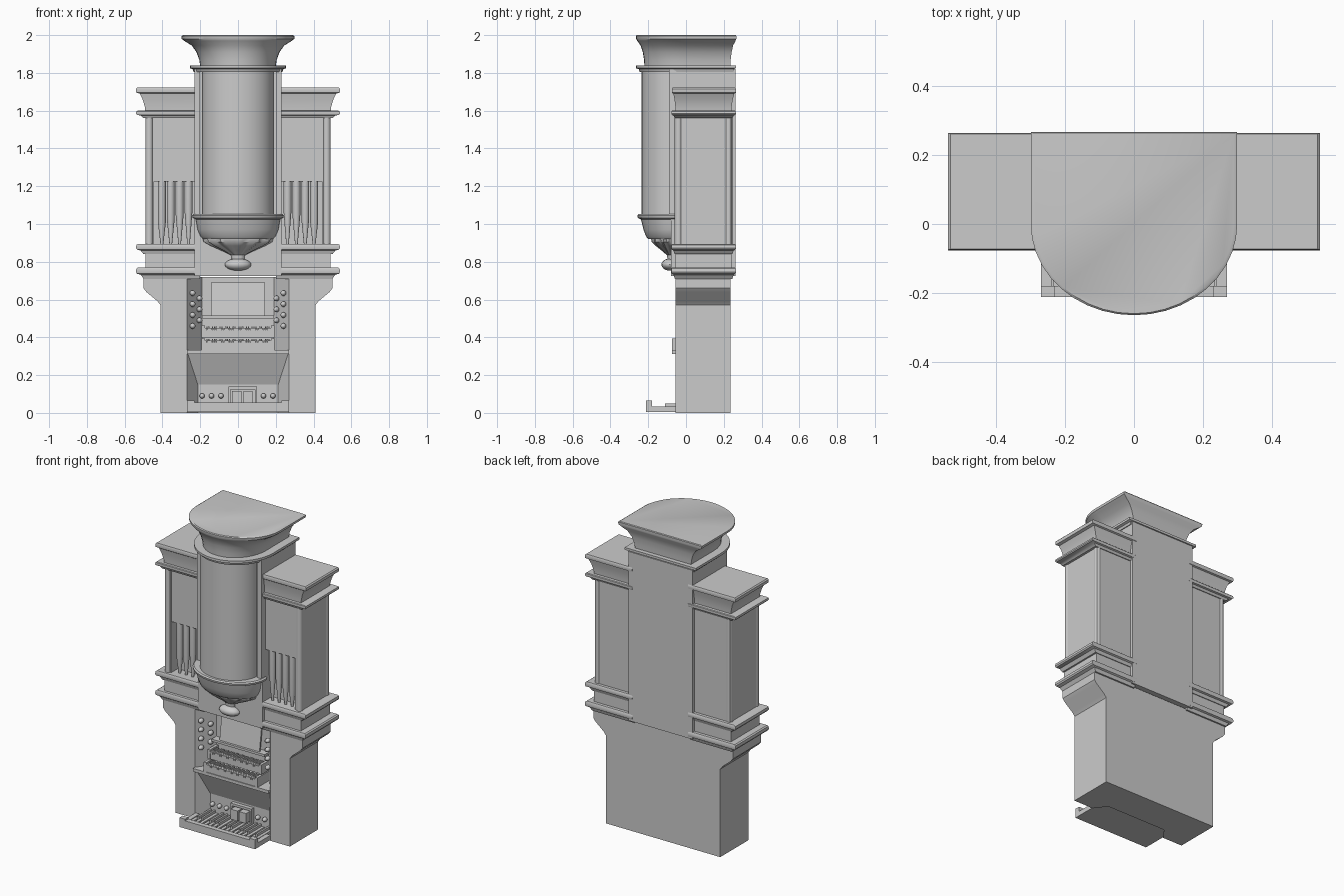
import bpy, bmesh, math
from math import sin, cos, pi
from mathutils import Matrix

cube = bpy.data.objects.get("Cube")
if cube:
    bpy.data.objects.remove(cube)

mat = bpy.data.materials.new("plain grey")
mat.use_nodes = True
grey = (0.6, 0.6, 0.6, 1)
mat.diffuse_color = grey
mat.node_tree.nodes["Principled BSDF"].inputs["Base Color"].default_value = grey


def finish(name, bm, smooth=True):
    bmesh.ops.recalc_face_normals(bm, faces=bm.faces)
    mesh = bpy.data.meshes.new(name)
    bm.to_mesh(mesh)
    bm.free()
    mesh.materials.append(mat)
    obj = bpy.data.objects.new(name, mesh)
    bpy.context.collection.objects.link(obj)
    if smooth:
        bpy.ops.object.select_all(action='DESELECT')
        obj.select_set(True)
        bpy.context.view_layer.objects.active = obj
        bpy.ops.object.shade_smooth_by_angle(angle=math.radians(35))
    return obj


def loft(name, rings):
    """Skin a stack of (outline, height) rings and cap both ends."""
    bm = bmesh.new()
    loops = [[bm.verts.new((x, y, z)) for x, y in pts] for pts, z in rings]
    for a, b in zip(loops, loops[1:]):
        for i in range(len(a)):
            j = (i + 1) % len(a)
            bm.faces.new((a[i], a[j], b[j], b[i]))
    bm.faces.new(loops[0][::-1])
    bm.faces.new(loops[-1])
    return finish(name, bm)


def boxes(name, items):
    """Several boxes in one mesh, each as x, y and z ranges."""
    bm = bmesh.new()
    for x0, x1, y0, y1, z0, z1 in items:
        m = Matrix.Translation(((x0 + x1) / 2, (y0 + y1) / 2, (z0 + z1) / 2))
        m = m @ Matrix.Diagonal((x1 - x0, y1 - y0, z1 - z0, 1))
        bmesh.ops.create_cube(bm, size=1, matrix=m)
    return finish(name, bm, False)


def balls(name, spots, size):
    bm = bmesh.new()
    for p in spots:
        m = Matrix.Translation(p) @ Matrix.Diagonal((*size, 1))
        bmesh.ops.create_uvsphere(bm, u_segments=16, v_segments=10, radius=1, matrix=m)
    return finish(name, bm)


def prism(name, profile, half):
    """Extrude a y-z profile along x."""
    bm = bmesh.new()
    face = bm.faces.new([bm.verts.new((-half, y, z)) for y, z in profile])
    ext = bmesh.ops.extrude_face_region(bm, geom=[face])
    bmesh.ops.translate(bm, vec=(2 * half, 0, 0),
                        verts=[v for v in ext["geom"] if isinstance(v, bmesh.types.BMVert)])
    return finish(name, bm, False)


def bow(a, front, yc, back, n=20):
    """Plan with a straight back and an elliptical front."""
    arc = [(-a * cos(pi * i / n), yc - (yc - front) * sin(pi * i / n)) for i in range(n + 1)]
    return arc + [(a, back), (-a, back)]


def rect(s, x0, x1, y0, y1):
    return [(s * x0, y0), (s * x1, y0), (s * x1, y1), (s * x0, y1)]


def circle(x, y, r, n=16):
    return [(x + r * cos(2 * pi * i / n), y + r * sin(2 * pi * i / n)) for i in range(n)]


# Lower case with an angled console niche
def case_plan(w):
    half = [(0.19, 0.05), (0.27, -0.055), (w, -0.055), (w, 0.235)]
    return half + [(-x, y) for x, y in reversed(half)]


loft("lower_case", [(case_plan(w), z) for w, z in
                    [(0.41, 0), (0.41, 0.57), (0.425, 0.59), (0.485, 0.64), (0.5, 0.66), (0.5, 0.72)]])

# Central tower: rear pier, bowed front, mouldings and crown
boxes("tower_pier", [(-0.23, 0.23, -0.08, 0.262, 0.725, 1.82)])
loft("tower_bow", [(bow(0.19, -0.235, -0.07, 0), z) for z in (1.03, 1.82)])
boxes("tower_corner_strips", [(s * 0.215 - 0.015, s * 0.215 + 0.015, -0.09, 0, 1.04, 1.82) for s in (-1, 1)])
loft("tower_lower_moulding", [(bow(0.225 + d, -0.24 - d, -0.07, -0.05), z) for d, z in
                              [(0, 1.025), (0.015, 1.032), (0.018, 1.045), (0.01, 1.052)]])
loft("tower_bowl", [(bow(a, f, -0.07, -0.05), z) for a, f, z in
                    [(0.185, -0.2, 0.92), (0.2, -0.212, 0.935), (0.215, -0.225, 0.97), (0.225, -0.24, 1.03)]])
loft("tower_cornice", [(bow(0.235 + d, -0.245 - d, 0, 0.25 + d * 0.7), z) for d, z in
                       [(0, 1.805), (0.005, 1.82), (0.02, 1.825), (0.02, 1.84)]])
loft("crown", [(bow(0.2 + d, -0.22 - d * 0.45, 0, 0.235 + d * 0.32), z) for d, z in
               [(0, 1.835), (0.005, 1.87), (0.02, 1.91), (0.045, 1.945),
                (0.085, 1.97), (0.098, 1.98), (0.1, 1.995), (0.09, 2.0)]])


# Fluted pendant under the tower
def flutes(r, depth):
    n = 48
    return [(r * (1 + depth * (i % 4 < 2)) * cos(2 * pi * i / n),
             -0.08 + 0.56 * r * (1 + depth * (i % 4 < 2)) * sin(2 * pi * i / n)) for i in range(n)]


loft("pendant_fan", [(flutes(r, d), z) for r, d, z in
                     [(0.03, 0, 0.80), (0.035, 0.05, 0.835), (0.08, 0.12, 0.86),
                      (0.13, 0.12, 0.885), (0.165, 0.1, 0.905), (0.17, 0.1, 0.922)]])
balls("pendant_bulb", [(0, -0.085, 0.785)], (0.07, 0.045, 0.032))

# Side wings, mirrored
for s, side in ((1, "left"), (-1, "right")):
    def band(name, z0, z1):
        h = z1 - z0
        loft(side + "_" + name,
             [(rect(s, 0.2, 0.49 + d, -0.055 - d * 0.45, 0.24 + d * 0.5), z0 + h * t) for d, t in
              [(0.01, 0), (0.025, 0.35), (0.045, 0.45), (0.05, 0.6), (0.048, 0.9), (0.04, 1)]])

    loft(side + "_wing_plinth", [(rect(s, 0.2, 0.49, -0.055, 0.24), z) for z in (0.72, 0.88)])
    band("lower_band", 0.71, 0.77)
    band("upper_band", 0.84, 0.895)
    band("wing_cornice", 1.56, 1.6)
    loft(side + "_wing_body", [(rect(s, 0.2, 0.48, 0.02, 0.24), z) for z in (0.88, 1.58)])
    loft(side + "_wing_cheek", [(rect(s, 0.445, 0.485, -0.05, 0.24), z) for z in (0.88, 1.58)])
    for y in (-0.04, 0.225):
        loft(side + "_corner_post", [(circle(s * 0.47, y, 0.02), z) for z in (0.88, 1.58)])
    loft(side + "_pipe_screen", [(rect(s, 0.2, 0.45, -0.045, 0.03), z) for z in (1.225, 1.58)])
    loft(side + "_wing_crown",
         [(rect(s, 0.2, 0.49 + d, -0.055 - d * 0.4, 0.24 + d * 0.5), z) for d, z in
          [(0, 1.59), (0.003, 1.62), (0.015, 1.66), (0.03, 1.69), (0.048, 1.695),
           (0.05, 1.705), (0.05, 1.715), (0.043, 1.722)]])
    for i in range(4):
        x = s * (0.262 + 0.047 * i)
        loft(side + "_pipe", [(circle(x, -0.02, r), z) for r, z in
                              [(0.006, 0.88), (0.021, 1.07 - 0.02 * i), (0.021, 1.24)]])

    # Stop knobs on the angled jamb
    outer = [(s * 0.24, -0.035, 0.46 + 0.058 * k) for k in range(4)]
    inner = [(s * 0.203, 0.01, 0.49 + 0.058 * k) for k in range(3)]
    balls(side + "_stop_knobs", outer + inner, (0.015, 0.02, 0.015))

# Knee panel, shelf and toe studs
prism("knee_panel", [(-0.05, 0.315), (0.02, 0.15), (0.02, 0), (0.06, 0), (0.06, 0.315)], 0.265)
boxes("console_shelf", [(-0.27, 0.27, -0.075, 0.05, 0.312, 0.332)])
boxes("swell_box_frame", [(-0.05, 0.1, -0.005, 0.03, 0.125, 0.14), (-0.05, -0.04, -0.005, 0.03, 0.05, 0.14),
                          (0.09, 0.1, -0.005, 0.03, 0.05, 0.14)])
boxes("swell_shoes", [(x, x + 0.05, -0.03, 0.03, 0.05, 0.115) for x in (-0.032, 0.028)])
balls("toe_studs", [(x, 0.01, 0.09) for x in (-0.19, -0.14, -0.09, 0.135, 0.185)], (0.014, 0.018, 0.014))

# Two manuals with their keys
for name, y, z in (("lower", -0.075, 0.332), ("upper", -0.035, 0.4)):
    boxes(name + "_manual_base", [(-0.175, 0.175, y + 0.005, 0.05, z, z + 0.04)])
    boxes(name + "_manual_cheeks", [(s * 0.184 - 0.009, s * 0.184 + 0.009, y, 0.05, z, z + 0.062) for s in (-1, 1)])
    w = 0.35 / 35
    boxes(name + "_naturals", [(-0.175 + w * i, -0.1765 + w * (i + 1), y, y + 0.06, z + 0.038, z + 0.05)
                               for i in range(35)])
    boxes(name + "_sharps", [(-0.178 + w * i, -0.172 + w * i, y + 0.022, y + 0.06, z + 0.045, z + 0.058)
                             for i in range(1, 35) if i % 7 not in (0, 3)])

# Music desk and ledge
boxes("music_ledge", [(-0.19, 0.19, 0.0, 0.055, 0.5, 0.515)])
prism("music_desk", [(0.015, 0.515), (0.025, 0.515), (0.05, 0.69), (0.04, 0.69)], 0.143)

# Pedalboard with a gently arched front rail
boxes("pedalboard_base", [(-0.27, 0.27, -0.2, 0.03, 0.005, 0.018)])
boxes("pedalboard_cheeks", [(s * 0.255 - 0.015, s * 0.255 + 0.015, -0.2, -0.05, 0.005, 0.035) for s in (-1, 1)])
n = 12
loft("pedal_front_rail",
     [([(x, y) for x, y in [(-0.27 + 0.54 * i / n, -0.212) for i in range(n + 1)]
        + [(0.27 - 0.54 * i / n, -0.18) for i in range(n + 1)]], z) for z in (0.005, 0.055)])
boxes("pedal_rail_ends", [(s * 0.25 - 0.02, s * 0.25 + 0.02, -0.212, -0.18, 0.05, 0.066) for s in (-1, 1)])
boxes("pedal_naturals", [(x, x + 0.02, -0.18, 0.02, 0.018, 0.034) for x in
                         [-0.235 + 0.03 * i for i in range(16)]])
boxes("pedal_sharps", [(x, x + 0.012, -0.11, 0.02, 0.02, 0.05) for x in
                       [-0.216 + 0.03 * i for i in range(15) if i % 7 not in (2, 6)]])
